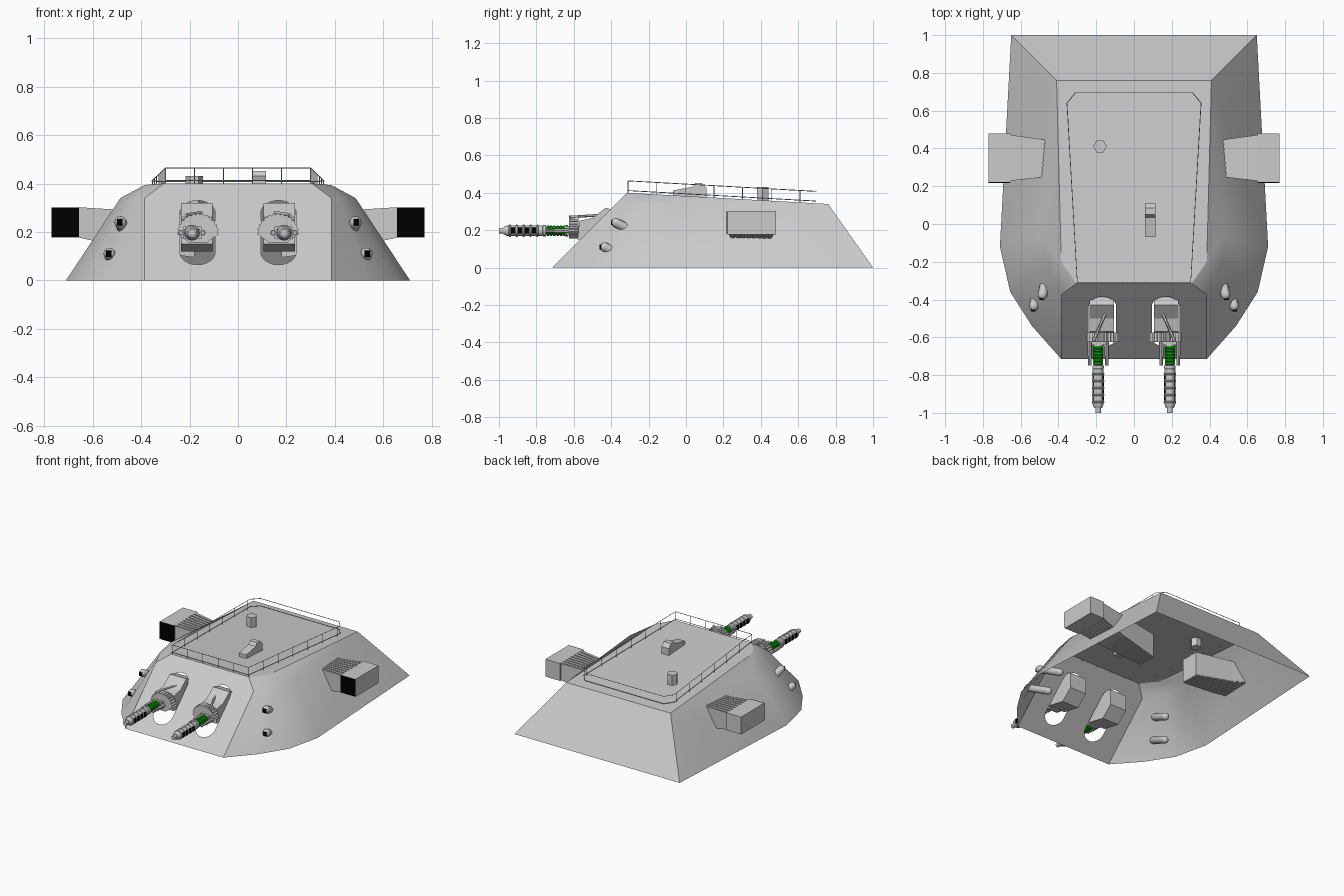
import bpy, bmesh, math
from mathutils import Vector, Matrix

if "Cube" in bpy.data.objects:
    bpy.data.objects.remove(bpy.data.objects["Cube"])


def mat(name, c):
    m = bpy.data.materials.new(name)
    m.diffuse_color = (*c, 1)
    m.use_nodes = True
    m.node_tree.nodes["Principled BSDF"].inputs["Base Color"].default_value = m.diffuse_color
    return m


GRAY = mat("armor gray", (0.6, 0.6, 0.6))
BLACK = mat("black", (0, 0, 0))
GREEN = mat("coil green", (0, 0.4, 0))


def finish(name, bm, m, smooth=None):
    bmesh.ops.recalc_face_normals(bm, faces=bm.faces[:])
    me = bpy.data.meshes.new(name)
    bm.to_mesh(me)
    bm.free()
    me.materials.append(m)
    if smooth:
        me.shade_smooth()
        me.set_sharp_from_angle(angle=math.radians(smooth))
    ob = bpy.data.objects.new(name, me)
    bpy.context.collection.objects.link(ob)
    return ob


def loft(name, rings, m, smooth=None):
    """Closed solid through matching rings of points."""
    bm = bmesh.new()
    vs = [[bm.verts.new(p) for p in ring] for ring in rings]
    n = len(vs[0])
    bm.faces.new(vs[0])
    bm.faces.new(vs[-1][::-1])
    for a, b in zip(vs, vs[1:]):
        for i in range(n):
            j = (i + 1) % n
            bm.faces.new((a[i], b[i], b[j], a[j]))
    return finish(name, bm, m, smooth)


def box(name, x, y, z, m):
    ring = lambda yy: [(x[0], yy, z[0]), (x[1], yy, z[0]), (x[1], yy, z[1]), (x[0], yy, z[1])]
    return loft(name, [ring(y[0]), ring(y[1])], m)


def lathe(name, cx, cz, prof, m, n=12, smooth=40):
    """Turned part along y from (y, radius) pairs."""
    ring = lambda y, r: [(cx + r * math.cos(2 * math.pi * i / n), y,
                          cz + r * math.sin(2 * math.pi * i / n)) for i in range(n)]
    return loft(name, [ring(y, r) for y, r in prof], m, smooth)


def wire(name, paths, m, r=0.0022):
    cu = bpy.data.curves.new(name, 'CURVE')
    cu.dimensions = '3D'
    cu.bevel_depth = r
    cu.bevel_resolution = 0
    cu.use_fill_caps = True
    for pts, closed in paths:
        sp = cu.splines.new('POLY')
        sp.points.add(len(pts) - 1)
        for q, p in zip(sp.points, pts):
            q.co = (*p, 1)
        sp.use_cyclic_u = closed
    cu.materials.append(m)
    bpy.context.collection.objects.link(bpy.data.objects.new(name, cu))


def roof_z(y):
    return 0.40 - 0.0558 * (y + 0.315)


# Hull shell, open underneath: sloped sides, chamfer strip, roof and rear
base = [(0.385, -0.715, 0), (0.54, -0.54, 0), (0.655, -0.36, 0), (0.71, -0.12, 0), (0.65, 1.0, 0)]
upper = [(0.385, -0.375, 0.34), (0.42, -0.30, 0.34), (0.455, -0.22, 0.34),
         (0.485, -0.06, 0.34), (0.41, 0.76, 0.34)]
roof = [(0.305, -0.315, 0.40), (0.385, -0.2, roof_z(-0.2))]
bm = bmesh.new()
sides = []
for s in (1, -1):
    B, U, R = [[bm.verts.new((s * x, y, z)) for x, y, z in ring] for ring in (base, upper, roof)]
    for i in range(4):
        bm.faces.new((B[i], B[i + 1], U[i + 1], U[i]))
    for f in ((U[0], U[1], R[0]), (U[1], U[2], R[1], R[0]), (U[2], U[3], R[1]), (U[3], U[4], R[1])):
        bm.faces.new(f)
    sides.append((B, U, R))
(B, U, R), (b, u, r) = sides
bm.faces.new((R[0], R[1], U[4], u[4], r[1], r[0]))
bm.faces.new((B[4], b[4], u[4], U[4]))
# front plate with two rounded gun slots
edges = []


def loop_edges(vs):
    for i in range(len(vs)):
        p, q = vs[i], vs[(i + 1) % len(vs)]
        edges.append(bm.edges.get((p, q)) or bm.edges.new((p, q)))


loop_edges([B[0], U[0], R[0], r[0], u[0], b[0]])
for s in (1, -1):
    slot = []
    for k in range(26):
        t = math.pi * (k if k < 13 else k - 1) / 12
        z = (0.278 if k < 13 else 0.117) + 0.052 * math.sin(t)
        slot.append(bm.verts.new((s * 0.167 + 0.073 * math.cos(t), z - 0.715, z)))
    loop_edges(slot)
bmesh.ops.triangle_fill(bm, use_beauty=True, use_dissolve=False, edges=edges,
                        normal=Vector((0, -1, 1)).normalized())
hull = finish("hull_shell", bm, GRAY, 33).data
for e in hull.edges:  # crisp roof border
    if all(abs(hull.vertices[i].co.z - roof_z(hull.vertices[i].co.y)) < 2e-3 for i in e.vertices):
        e.use_edge_sharp = True

# Roof railing: two rails and posts
plan = [(-0.3, -0.31), (0.3, -0.31), (0.355, 0.64), (0.31, 0.695), (-0.31, 0.695), (-0.355, 0.64)]
paths = [([(x, y, roof_z(y) + h) for x, y in plan], True) for h in (0.012, 0.064)]
posts = [(-0.3 + 0.12 * i, -0.31) for i in range(6)]
for i in range(1, 7):
    t = i / 6.2
    posts += [(s * (0.3 + 0.055 * t), -0.31 + 0.95 * t) for s in (1, -1)]
for x, y in posts:
    paths.append(([(x, y, roof_z(y) - 0.012), (x, y, roof_z(y) + 0.064)], False))
wire("roof_railing", paths, GRAY)

# Roof fittings: hexagonal post and sight housing
hexa = lambda z: [(-0.18 + 0.036 * math.cos(i * math.pi / 3), 0.41 + 0.036 * math.sin(i * math.pi / 3), z)
                  for i in range(6)]
loft("hex_post", [hexa(0.30), hexa(0.43)], GRAY)
prof = [(-0.07, 0.345), (-0.07, 0.412), (0.035, 0.432), (0.05, 0.452), (0.085, 0.452), (0.11, 0.425), (0.11, 0.33)]
loft("sight_housing", [[(x, y, z) for y, z in prof] for x in (0.058, 0.115)], GRAY)

for s, side in ((1, "right"), (-1, "left")):
    def sx(a, c):
        return tuple(sorted((s * a, s * c)))

    # Side launcher pod: tapered arm reaching into the hull, ribs, outer box, black muzzle plate
    def section(x, y0, y1, z0, z1):
        return [(s * x, y0, z0), (s * x, y1, z0), (s * x, y1, z1), (s * x, y0, z1)]
    arm = [(0.18, 0.28, 0.41, 0.10, 0.265), (0.46, 0.25, 0.445, 0.138, 0.285), (0.656, 0.228, 0.472, 0.182, 0.297)]
    loft(side + "_pod_arm", [section(*a) for a in arm], GRAY)
    for i in range(8):
        t = (i + 0.5) / 8
        for k in (3, 4):
            rib = []
            for a, w in zip(arm, (0.006, 0.008, 0.010)):
                y = a[1] + (a[2] - a[1]) * t
                rib.append(section(a[0], y - w, y + w, a[k] - 0.005, a[k] + 0.005))
            loft(side + "_pod_rib", rib, GRAY)
    box(side + "_pod_box", sx(0.655, 0.77), (0.222, 0.48), (0.178, 0.302), GRAY)
    box(side + "_pod_muzzle", sx(0.656, 0.77), (0.217, 0.223), (0.180, 0.301), BLACK)

    # Lamps: capsules sunk down and back through the side wall
    for x, y, z in ((0.485, -0.375, 0.24), (0.53, -0.435, 0.11)):
        steps = [i * 0.3927 for i in range(5)]
        cap = [(-0.025 * math.cos(a), 0.002 + 0.023 * math.sin(a)) for a in steps]
        cap += [(0.18 + 0.025 * math.sin(a), 0.002 + 0.023 * math.cos(a)) for a in steps]
        lamp = lathe(side + "_lamp", 0, 0, cap, GRAY, 12)
        axis = Vector((-s * 0.04, 0.17, -0.085))
        lamp.matrix_world = Matrix.Translation((s * x, y, z)) @ Vector((0, 1, 0)).rotation_difference(axis).to_matrix().to_4x4()
        box(side + "_lamp_lens", sx(x - 0.009, x + 0.014), (y - 0.027, y - 0.012), (z - 0.013, z + 0.013), BLACK)

    # Gun mount: breech block, toothed shield, cradle
    gx, mx, gz = s * 0.19, s * 0.165, 0.197
    prof = [(-0.58, 0.15), (-0.57, 0.25), (-0.50, 0.265), (-0.43, 0.32), (-0.36, 0.30), (-0.36, 0.19), (-0.44, 0.12)]
    loft(side + "_breech", [[(s * x, y, z) for y, z in prof] for x in (0.105, 0.235)], GRAY)
    arc = []
    for k in range(31):
        a = math.radians(-12 + 204 * k / 30)
        rr = 0.087 if k % 2 else 0.079
        arc.append((rr * math.cos(a), rr * 0.9 * math.sin(a)))
    arc += [(-0.035, -0.045), (0.035, -0.045)]
    loft(side + "_toothed_shield", [[(mx + x, y, 0.2 + z) for x, z in arc] for y in (-0.625, -0.575)], GRAY)
    box(side + "_cradle", sx(0.15, 0.225), (-0.64, -0.56), (0.172, 0.222), GRAY)
    wire(side + "_brace", [([(s * 0.215, -0.62, 0.27), (s * 0.15, -0.47, 0.28)], False)], GRAY, 0.007)

    # Barrel: rear tube, ridged green coil with collars, ribbed sleeve, muzzle
    lathe(side + "_barrel_core", gx, gz, [(-1.0, 0.015), (-0.97, 0.015), (-0.97, 0.02), (-0.6, 0.02)], GRAY)
    coil = []
    for i in range(6):
        y = -0.747 + 0.0175 * i
        coil += [(y, 0.023), (y + 0.004, 0.027), (y + 0.0135, 0.027), (y + 0.0175, 0.023)]
    lathe(side + "_green_coil", gx, gz, [p for i, p in enumerate(coil) if i % 4 or not i], GREEN, 12, None)
    for y in (-0.757, -0.638):
        lathe(side + "_coil_collar", gx, gz, [(y - 0.008, 0.03), (y + 0.008, 0.03)], GRAY)
    for d in (-0.045, 0.045):
        lathe(side + "_recoil_rod", gx + d, gz, [(-0.75, 0.009), (-0.70, 0.009), (-0.70, 0.012), (-0.6, 0.012)], GRAY, 8)
    sleeve = [(-0.975, 0.02), (-0.955, 0.029)]
    for i in range(5):
        y = -0.948 + 0.037 * i
        sleeve += [(y, 0.029), (y + 0.003, 0.033), (y + 0.009, 0.033), (y + 0.012, 0.029)]
    sleeve += [(-0.768, 0.029), (-0.762, 0.022)]
    lathe(side + "_barrel_sleeve", gx, gz, sleeve, GRAY)
    for i in range(4):
        y = -0.948 + 0.037 * i + 0.013
        for d in (-1, 1):
            xs = sorted((gx + d * 0.024, gx + d * 0.031))
            box(side + "_sleeve_vent", xs, (y, y + 0.022), (gz - 0.016, gz + 0.016), BLACK)
